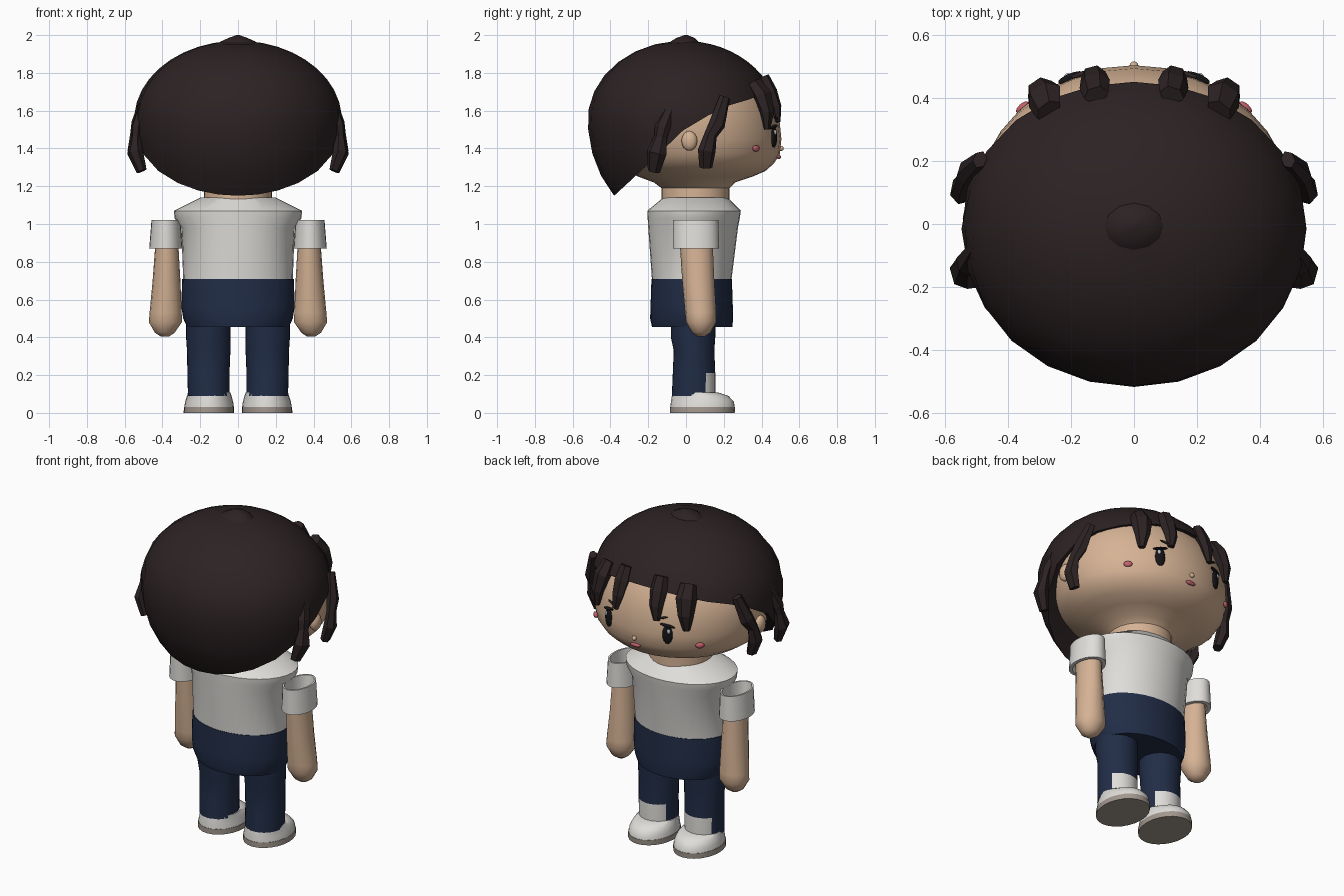
import bpy, bmesh, math
from mathutils import Vector

cube = bpy.data.objects.get("Cube")
if cube:
    bpy.data.objects.remove(cube, do_unlink=True)


def material(name, *rgb):
    m = bpy.data.materials.new(name)
    m.use_nodes = True
    m.diffuse_color = (*rgb, 1)
    bsdf = next(n for n in m.node_tree.nodes if n.type == 'BSDF_PRINCIPLED')
    bsdf.inputs["Base Color"].default_value = (*rgb, 1)
    bsdf.inputs["Roughness"].default_value = 0.8
    return m


SKIN = material("skin", .67, .45, .30)
HAIR = material("dark_brown_hair", .025, .016, .017)
WHITE = material("off_white", .74, .73, .70)
NAVY = material("navy", .015, .026, .062)
SOLE = material("taupe_sole", .36, .31, .27)
PINK = material("pink", .55, .12, .15)
BLACK = material("near_black", .008, .007, .008)
GLINT = material("pale_grey", .5, .55, .6)


def finish(name, bm, mats, smooth=35):
    bmesh.ops.recalc_face_normals(bm, faces=bm.faces)
    mesh = bpy.data.meshes.new(name)
    bm.to_mesh(mesh)
    bm.free()
    for m in mats:
        mesh.materials.append(m)
    ob = bpy.data.objects.new(name, mesh)
    bpy.context.collection.objects.link(ob)
    if smooth:
        bpy.ops.object.select_all(action='DESELECT')
        ob.select_set(True)
        bpy.context.view_layer.objects.active = ob
        bpy.ops.object.shade_smooth_by_angle(angle=math.radians(smooth))
    return ob


def skin_rings(bm, rings, caps=True):
    """Join rings of points with quads."""
    loops = [[bm.verts.new(p) for p in ring] for ring in rings]
    for a, b in zip(loops, loops[1:]):
        for i in range(len(a)):
            j = (i + 1) % len(a)
            bm.faces.new((a[i], a[j], b[j], b[i]))
    if caps:
        bm.faces.new(loops[0])
        bm.faces.new(loops[-1])


def loft(name, rings, mats, n=24, caps=True, rule=None, smooth=35):
    """Stack of ellipses, each given as z, x min, x max, y min, y max."""
    bm = bmesh.new()
    turns = [2 * math.pi * i / n for i in range(n)]
    skin_rings(bm, [[((x0 + x1) / 2 + (x1 - x0) / 2 * math.cos(t),
                      (y0 + y1) / 2 + (y1 - y0) / 2 * math.sin(t), z) for t in turns]
                    for z, x0, x1, y0, y1 in rings], caps)
    if rule:
        for f in bm.faces:
            f.material_index = rule(f.calc_center_median())
    return finish(name, bm, mats, smooth)


def centred(rings):
    return [(z, -x, x, y0, y1) for z, x, y0, y1 in rings]


def sided(rings, s):
    return [(z, s * a, s * b, y0, y1) for z, a, b, y0, y1 in rings]


def lock(name, points, widths, s):
    """Faceted strand of hair with a six-sided section."""
    pts = [Vector((s * x, y, z)) for x, y, z in points]
    rings = []
    for i, p in enumerate(pts):
        along = (pts[min(i + 1, len(pts) - 1)] - pts[max(i - 1, 0)]).normalized()
        side = along.cross(Vector((p.x, p.y, 0))).normalized()
        out = side.cross(along)
        rings.append([p + side * widths[i] * math.cos(k * math.pi / 3)
                      + out * widths[i] * .75 * math.sin(k * math.pi / 3) for k in range(6)])
    bm = bmesh.new()
    skin_rings(bm, rings)
    finish(name, bm, [HAIR], 0)


def face_blob(name, x, z, size, mat, lift=0, tilt=0):
    """Flattened ellipsoid lying against the face."""
    y = .035 + .468 * math.sqrt(1 - (x / .51) ** 2)
    bm = bmesh.new()
    bmesh.ops.create_uvsphere(bm, u_segments=16, v_segments=8, radius=1)
    ob = finish(name, bm, [mat])
    ob.scale = size
    yaw = math.atan2(-x / .51 ** 2, (y - .035) / .468 ** 2)
    ob.rotation_euler = (0, tilt, yaw)
    ob.location = (x - math.sin(yaw) * lift, y + math.cos(yaw) * lift, z)


# Head and neck
loft("head", centred([
    (1.12, .18, -.13, .23), (1.19, .18, -.13, .23), (1.22, .22, -.17, .26),
    (1.25, .31, -.25, .35), (1.28, .39, -.32, .42), (1.32, .45, -.37, .465),
    (1.37, .485, -.41, .497), (1.45, .51, -.44, .505), (1.55, .515, -.46, .495),
    (1.65, .5, -.45, .465), (1.78, .42, -.4, .385), (1.9, .22, -.22, .2)]), [SKIN], 32)

# Hair cap: ellipsoid trimmed along a hairline that rises towards the face
HAIRLINE = [(-.7, .85), (-.38, 1.15), (-.25, 1.27), (0, 1.51),
            (.2, 1.62), (.37, 1.67), (.6, 1.78)]


def hairline(y):
    for (a, za), (b, zb) in zip(HAIRLINE, HAIRLINE[1:]):
        if y <= b:
            return za + (zb - za) * (y - a) / (b - a)


def cap_point(turn, lat):
    r = math.cos(lat)
    height = .42 if lat > 0 else .58
    return (.55 * r * math.cos(turn), -.015 + .505 * r * math.sin(turn),
            1.55 + height * math.sin(lat))


def rim_latitude(turn):
    lo, hi = -1.4, 1.5
    for _ in range(30):
        mid = (lo + hi) / 2
        p = cap_point(turn, mid)
        lo, hi = (lo, mid) if p[2] > hairline(p[1]) else (mid, hi)
    return hi


turns = [2 * math.pi * (i + .5) / 24 - math.pi / 24 for i in range(24)]
rims = [rim_latitude(t) for t in turns]
steps = 10
rings = [[cap_point(t, 1.5 + (rim - 1.5) * k / steps) for t, rim in zip(turns, rims)]
         for k in range(steps + 1)]
rings.append([(x * .72, y * .72, z + .065 * (1 - math.sin(t)))
              for (x, y, z), t in zip(rings[-1], turns)])
bm = bmesh.new()
skin_rings(bm, rings, False)
bm.faces.ensure_lookup_table()
finish("hair_cap", bm, [HAIR], 50)
loft("hair_crown", centred([(1.94, .11, -.1, .08), (1.967, .09, -.08, .065),
                            (1.985, .05, -.05, .045), (2.0, .008, -.008, .008)]), [HAIR], 12)

# Torso
loft("shirt", centred([
    (.70, .29, -.18, .24), (.98, .3, -.2, .275), (1.03, .335, -.203, .285),
    (1.07, .34, -.205, .29), (1.14, .2, -.12, .22)]), [WHITE], 32)
loft("shorts", centred([
    (.455, .27, -.18, .245), (.5, .29, -.19, .25), (.56, .3, -.188, .248),
    (.71, .296, -.183, .243)]), [NAVY], 32)

for s, side in ((1, "left"), (-1, "right")):
    # Arms, with sleeves as open cuffs
    loft(side + "_arm", sided([
        (.405, .365, .41, .06, .1), (.425, .335, .44, .03, .13), (.48, .297, .472, .0, .16),
        (.53, .298, .468, -.005, .16), (.7, .305, .452, -.02, .15),
        (.93, .318, .435, -.035, .14)], s), [SKIN], 16)
    loft(side + "_sleeve", sided([
        (.90, .33, .43, -.03, .13), (.87, .315, .45, -.05, .15), (.87, .295, .47, -.07, .175),
        (1.02, .305, .458, -.07, .172), (1.02, .315, .448, -.06, .162),
        (.92, .32, .44, -.05, .15)], s), [WHITE], 24, False)

    # Trouser legs with a pale sock panel on the front of the ankle
    loft(side + "_leg", sided([
        (.09, .045, .265, -.075, .155), (.21, .045, .268, -.07, .155),
        (.33, .04, .27, -.065, .15), (.4, .04, .275, -.08, .155),
        (.5, .04, .275, -.08, .155)], s), [NAVY, WHITE], 32,
        rule=lambda c: int(c.z < .21 and c.y > .095))

    # Shoes
    loft(side + "_sole", sided([(0, .02, .288, -.085, .258),
                                (.032, .02, .286, -.085, .26)], s), [SOLE])
    loft(side + "_shoe", sided([
        (.032, .022, .284, -.083, .258), (.06, .026, .28, -.08, .253),
        (.09, .034, .27, -.075, .225), (.108, .04, .265, -.07, .17)], s), [WHITE])

    # Ears
    bm = bmesh.new()
    bmesh.ops.create_uvsphere(bm, u_segments=12, v_segments=8, radius=1)
    ear = finish(side + "_ear", bm, [SKIN])
    ear.scale = (.03, .042, .052)
    ear.location = (s * .515, .018, 1.44)

    # Loose locks: two on the fringe, two beside the ear
    lock(side + "_inner_fringe", [(.12, .41, 1.78), (.125, .445, 1.70), (.13, .475, 1.62),
                                  (.14, .485, 1.54)], [.04, .05, .04, .02], s)
    lock(side + "_outer_fringe", [(.27, .36, 1.75), (.285, .405, 1.68), (.3, .43, 1.59),
                                  (.305, .43, 1.5)], [.045, .06, .045, .02], s)
    lock(side + "_front_side_lock", [(.49, .205, 1.67), (.53, .165, 1.53), (.545, .13, 1.47),
                                     (.55, .11, 1.39), (.52, .105, 1.30)],
         [.03, .045, .035, .048, .035], s)
    lock(side + "_rear_side_lock", [(.5, -.07, 1.65), (.535, -.125, 1.51), (.54, -.135, 1.46),
                                    (.545, -.155, 1.38), (.51, -.17, 1.28)],
         [.028, .042, .035, .055, .035], s)

    # Face details
    face_blob(side + "_eye", s * .2, 1.46, (.03, .014, .056), BLACK)
    face_blob(side + "_eye_glint", s * .208, 1.485, (.01, .008, .014), GLINT, .01)
    face_blob(side + "_upper_lash", s * .2, 1.515, (.045, .014, .008), BLACK, 0, s * .2)
    face_blob(side + "_eyebrow", s * .17, 1.56, (.035, .008, .006), HAIR, 0, s * -.25)
    face_blob(side + "_blush", s * .355, 1.4, (.025, .012, .017), PINK)

face_blob("nose", 0, 1.4, (.014, .014, .014), SKIN)
face_blob("mouth", 0, 1.355, (.034, .012, .012), PINK, -.012)
